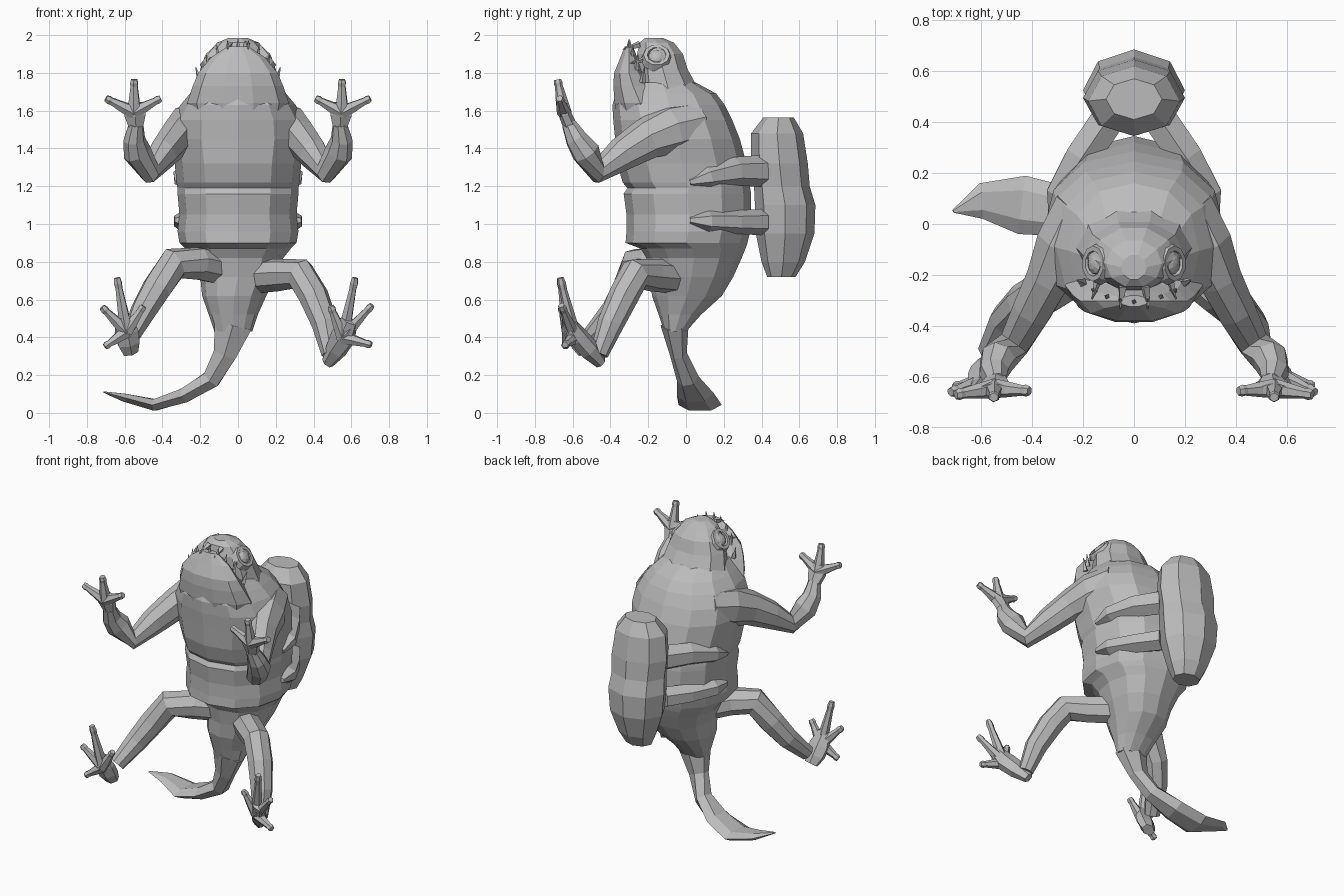
import bpy, bmesh, math
from mathutils import Vector, Matrix

cube = bpy.data.objects.get("Cube")
if cube:
    bpy.data.objects.remove(cube, do_unlink=True)

grey = bpy.data.materials.new("clay grey")
grey.use_nodes = True
grey.diffuse_color = (0.5, 0.5, 0.5, 1)
grey.node_tree.nodes["Principled BSDF"].inputs["Base Color"].default_value = (0.5, 0.5, 0.5, 1)
grey.node_tree.nodes["Principled BSDF"].inputs["Roughness"].default_value = 0.8


def finish(name, bm):
    bmesh.ops.recalc_face_normals(bm, faces=bm.faces[:])
    me = bpy.data.meshes.new(name)
    bm.to_mesh(me)
    bm.free()
    me.materials.append(grey)
    ob = bpy.data.objects.new(name, me)
    bpy.context.scene.collection.objects.link(ob)
    return ob


def skin(name, rings):
    """Bridge equal rings of points and cap both ends."""
    bm = bmesh.new()
    vs = [[bm.verts.new(p) for p in r] for r in rings]
    n = len(vs[0])
    for a, b in zip(vs, vs[1:]):
        for i in range(n):
            j = (i + 1) % n
            bm.faces.new((a[i], a[j], b[j], b[i]))
    bm.faces.new(vs[0])
    bm.faces.new(vs[-1])
    return finish(name, bm)


def stack(name, sections, sides=12, power=1.0):
    """Horizontal sections: z, centre x, half width, front y, back y; low power is boxier."""
    def bend(v):
        return math.copysign(abs(v) ** power, v) if abs(v) > 1e-6 else 0
    rings = []
    for z, cx, w, y0, y1 in sections:
        ring = []
        for i in range(sides):
            a = 2 * math.pi * i / sides
            ring.append((cx + w * bend(math.cos(a)),
                         (y0 + y1) / 2 + (y1 - y0) / 2 * bend(math.sin(a)), z))
        rings.append(ring)
    return skin(name, rings)


def tube(name, path, ref=None, sides=6):
    """Tube along x, y, z, radius along ref, radius across it."""
    pts = [Vector(p[:3]) for p in path]
    if ref is None:
        ref = (pts[1] - pts[0]).cross(pts[-1] - pts[-2])
    ref = Vector(ref)
    rings = []
    for i, p in enumerate(path):
        t = (pts[min(i + 1, len(pts) - 1)] - pts[max(i - 1, 0)]).normalized()
        u = (ref - t * ref.dot(t)).normalized()
        v = t.cross(u)
        ru, rv = p[3], p[-1]
        rings.append([pts[i] + u * ru * math.cos(2 * math.pi * k / sides)
                      + v * rv * math.sin(2 * math.pi * k / sides) for k in range(sides)])
    return skin(name, rings)


def digit(name, base, tip, r):
    """Tapered toe or finger with a slight knob at the tip."""
    a, b = Vector(base), Vector(tip)
    path = [(*a.lerp(b, f), r * s) for f, s in ((0, 1.4), (0.4, 1.1), (0.8, 0.75), (0.9, 0.85), (1, 0.65))]
    return tube(name, path, ref=(0.1, 1, 0.15))


def spike(name, base, tip, r):
    return tube(name, [(*base, r), (*tip, 0.002)], ref=(0.3, 0.9, 0.4), sides=4)


# Torso with stepped belly bands, tapering to the tail root
stack("body", [
    (0.43, -0.025, 0.10, -0.115, 0.00), (0.52, -0.025, 0.13, -0.145, 0.08),
    (0.62, -0.02, 0.17, -0.18, 0.19), (0.72, 0, 0.20, -0.19, 0.25),
    (0.82, 0, 0.24, -0.21, 0.295), (0.87, 0, 0.28, -0.24, 0.315),
    (0.90, 0, 0.31, -0.32, 0.325), (0.96, 0, 0.32, -0.315, 0.34),
    (1.05, 0, 0.31, -0.315, 0.345), (1.16, 0, 0.32, -0.33, 0.345),
    (1.19, 0, 0.32, -0.31, 0.34), (1.22, 0, 0.325, -0.335, 0.335),
    (1.32, 0, 0.335, -0.365, 0.32), (1.45, 0, 0.36, -0.375, 0.285),
    (1.55, 0, 0.35, -0.385, 0.245), (1.63, 0, 0.305, -0.39, 0.205),
    (1.69, 0, 0.255, -0.37, 0.16), (1.75, 0, 0.20, -0.30, 0.05)], power=0.9)

# Upturned skull and separate lower jaw with an open mouth between
stack("skull", [
    (1.64, 0, 0.25, -0.28, 0.13), (1.74, 0, 0.22, -0.26, 0.06),
    (1.82, 0, 0.20, -0.26, 0.015), (1.90, 0, 0.165, -0.265, -0.01),
    (1.96, 0, 0.11, -0.25, -0.06), (1.985, 0, 0.05, -0.22, -0.12)], 10)
stack("lower_jaw", [
    (1.56, 0, 0.25, -0.37, -0.05), (1.64, 0, 0.27, -0.385, -0.10),
    (1.73, 0, 0.24, -0.39, -0.17), (1.80, 0, 0.21, -0.385, -0.22),
    (1.88, 0, 0.145, -0.35, -0.255), (1.94, 0, 0.055, -0.325, -0.28)], 10)

# Teeth along both jaws
for i in range(9):
    f = i / 4 - 1
    x, z, y = 0.20 * f, 1.93 - 0.15 * f * f, -0.29 + 0.08 * f * f
    spike("lower_tooth", (x, y - 0.02, z - 0.03), (x * 1.12, y - 0.01, z + 0.05), 0.018)
    if i % 2:
        spike("upper_tooth", (x * 0.9, y + 0.04, z + 0.03), (x * 1.1, y - 0.05, z + 0.005), 0.02)

# Eyes with raised lids
for s, side in ((1, "left"), (-1, "right")):
    axis = Vector((s * 0.78, 0.0, 0.6)).normalized()
    turn = axis.to_track_quat('Z', 'Y').to_matrix().to_4x4()
    place = Matrix.Translation((s * 0.147, -0.155, 1.885)) @ turn
    bm = bmesh.new()
    bmesh.ops.create_uvsphere(bm, u_segments=10, v_segments=6, radius=0.045,
                              matrix=place @ Matrix.Diagonal((1, 1, 0.6, 1)))
    finish(side + "_eyeball", bm)
    rim = []
    for r, h in ((0.085, -0.02), (0.07, 0.018), (0.05, 0.018), (0.042, -0.01)):
        rim.append([place @ Vector((r * math.cos(k * math.pi / 5), r * math.sin(k * math.pi / 5), h))
                    for k in range(10)])
    skin(side + "_eyelid", rim)

# Curling tail with a flat fin at the end
tube("tail", [
    (-0.025, -0.06, 0.47, 0.075, 0.115), (-0.07, -0.04, 0.31, 0.045, 0.07),
    (-0.14, 0.01, 0.18, 0.06, 0.055), (-0.28, 0.05, 0.095, 0.10, 0.045),
    (-0.44, 0.075, 0.042, 0.115, 0.035), (-0.60, 0.09, 0.08, 0.07, 0.025),
    (-0.71, 0.05, 0.11, 0.006, 0.004)], ref=(0, 1, 0))

for s, side in ((1, "left"), (-1, "right")):
    # Raised arms with heavy shoulders, and three-fingered hands
    tube(side + "_arm", [(s * x, y, z, a, b) for x, y, z, a, b in (
        (0.20, 0.06, 1.53, 0.12, 0.12), (0.275, -0.08, 1.50, 0.115, 0.135),
        (0.335, -0.21, 1.45, 0.09, 0.11), (0.40, -0.34, 1.37, 0.08, 0.09),
        (0.47, -0.47, 1.28, 0.065, 0.065), (0.535, -0.53, 1.38, 0.072, 0.08),
        (0.55, -0.58, 1.45, 0.058, 0.062), (0.54, -0.62, 1.53, 0.04, 0.04))], sides=8)
    tube(side + "_palm", [(s * x, y, z, a, b) for x, y, z, a, b in (
        (0.54, -0.61, 1.51, 0.038, 0.04), (0.545, -0.64, 1.58, 0.034, 0.065),
        (0.55, -0.65, 1.64, 0.026, 0.055))], ref=(0, 1, 0))
    for x, y, z in ((0.41, -0.655, 1.665), (0.55, -0.68, 1.765), (0.70, -0.67, 1.665)):
        digit(side + "_finger", (s * 0.55, -0.645, 1.59), (s * x, y, z), 0.028)
    # Broad webbed straps joining the flanks to the pack
    for z0, z1, h in ((1.22, 1.28, 0.085), (1.02, 1.01, 0.07)):
        tube(side + "_strap", [
            (s * 0.30, 0.02, z0, 0.02, 0.04), (s * 0.295, 0.12, (z0 + z1) / 2, 0.055, 0.055),
            (s * 0.205, 0.26, z1, h * 0.88, 0.075), (s * 0.11, 0.40, z1, h, 0.075)], ref=(0, 0, 1))

# Legs, posed differently on each side
legs = {
    "left": [(0.08, -0.05, 0.72, 0.09), (0.22, -0.18, 0.73, 0.087), (0.33, -0.27, 0.735, 0.085),
             (0.40, -0.33, 0.62, 0.08), (0.46, -0.40, 0.47, 0.07), (0.49, -0.46, 0.31, 0.048)],
    "right": [(-0.07, -0.05, 0.76, 0.09), (-0.21, -0.18, 0.79, 0.09), (-0.34, -0.26, 0.79, 0.088),
              (-0.43, -0.31, 0.66, 0.08), (-0.50, -0.38, 0.54, 0.07), (-0.565, -0.50, 0.41, 0.05)]}
feet = {
    "left": [(0.475, -0.45, 0.265, 0.03, 0.035), (0.52, -0.51, 0.335, 0.048, 0.06),
             (0.555, -0.57, 0.40, 0.045, 0.072), (0.59, -0.63, 0.49, 0.03, 0.05)],
    "right": [(-0.57, -0.54, 0.32, 0.035, 0.045), (-0.58, -0.57, 0.37, 0.045, 0.065),
              (-0.59, -0.60, 0.43, 0.04, 0.07), (-0.605, -0.635, 0.51, 0.027, 0.045)]}
toes = {
    "left": [(0.62, -0.665, 0.715), (0.49, -0.64, 0.565), (0.71, -0.66, 0.57), (0.705, -0.64, 0.36)],
    "right": [(-0.64, -0.665, 0.715), (-0.50, -0.64, 0.565), (-0.72, -0.66, 0.56), (-0.705, -0.64, 0.35)]}
for side in ("left", "right"):
    tube(side + "_leg", legs[side], sides=8)
    tube(side + "_foot", feet[side], ref=(0, 1, -0.5))
    base = Vector(feet[side][2][:3]) + Vector((0, -0.02, 0))
    for t in toes[side]:
        digit(side + "_toe", base, t, 0.027)

# Faceted pack on the back
stack("back_pack", [
    (0.72, 0, 0.09, 0.43, 0.58), (0.80, 0, 0.13, 0.40, 0.63), (0.95, 0, 0.185, 0.37, 0.68),
    (1.10, 0, 0.20, 0.365, 0.685), (1.20, 0, 0.19, 0.36, 0.655), (1.32, 0, 0.20, 0.345, 0.645),
    (1.48, 0, 0.18, 0.345, 0.62), (1.565, 0, 0.11, 0.41, 0.57)], 8)
